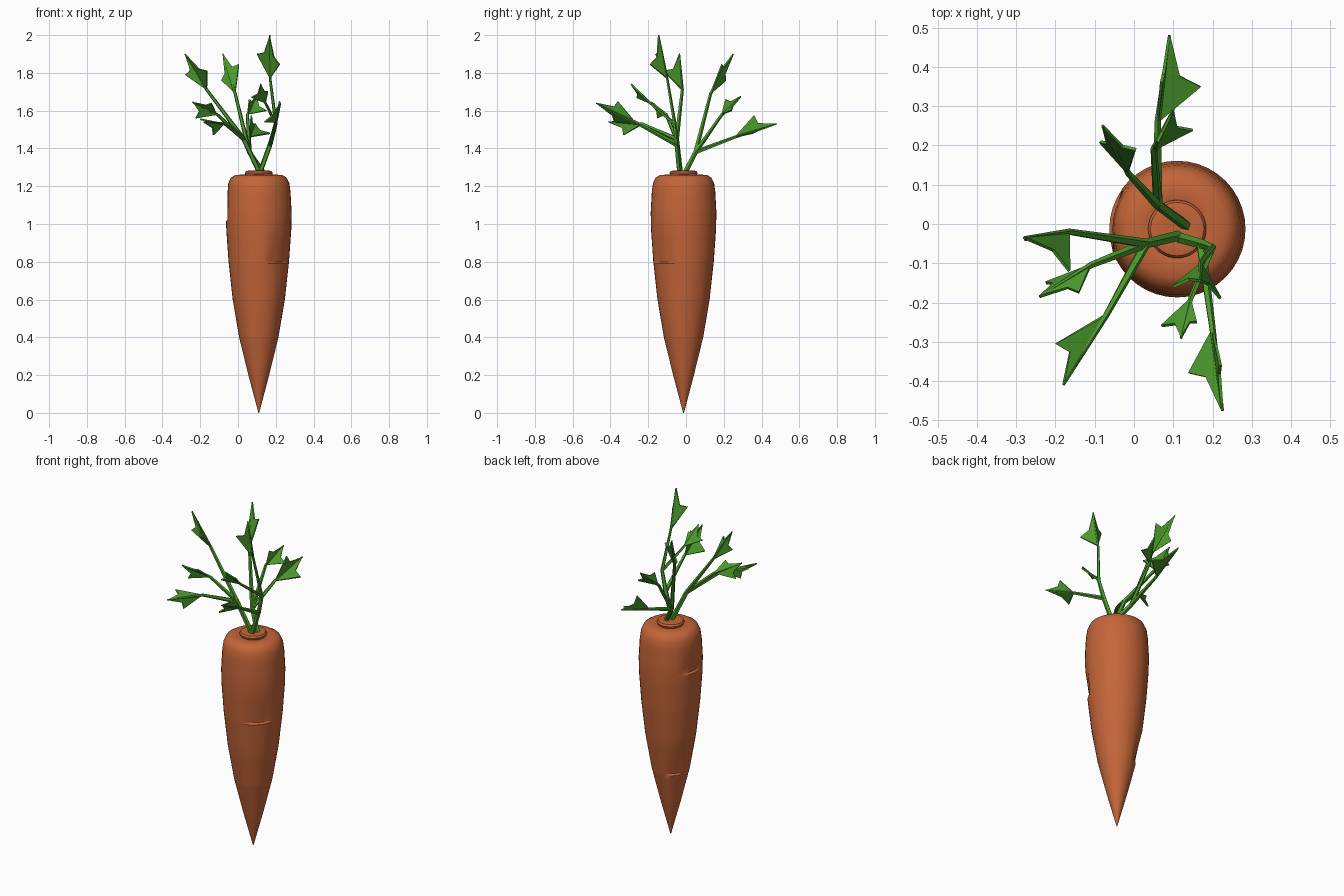
import bpy, bmesh, math
from mathutils import Vector

if "Cube" in bpy.data.objects:
    bpy.data.objects.remove(bpy.data.objects["Cube"])

def material(name, col):
    m = bpy.data.materials.new(name)
    m.diffuse_color = (*col, 1)
    m.use_nodes = True
    m.node_tree.nodes["Principled BSDF"].inputs["Base Color"].default_value = m.diffuse_color
    return m

ORANGE = material("carrot_orange", (0.55, 0.13, 0.04))
GREEN = material("leaf_green", (0.07, 0.32, 0.025))

def finish(name, bm, mat, smooth):
    bmesh.ops.recalc_face_normals(bm, faces=bm.faces)
    me = bpy.data.meshes.new(name)
    bm.to_mesh(me)
    bm.free()
    me.materials.append(mat)
    ob = bpy.data.objects.new(name, me)
    bpy.context.collection.objects.link(ob)
    bpy.context.view_layer.objects.active = ob
    ob.select_set(True)
    if smooth:
        bpy.ops.object.shade_smooth_by_angle(angle=math.radians(40))
    ob.select_set(False)
    return ob

def skin(bm, rings, close_ends=True):
    """Bridge successive vertex rings with quads."""
    for a, b in zip(rings, rings[1:]):
        n = len(a)
        for i in range(n):
            bm.faces.new((a[i], a[(i + 1) % n], b[(i + 1) % n], b[i]))
    if close_ends:
        bm.faces.new(rings[0])
        bm.faces.new(rings[-1])

# Carrot root: turned profile with shallow ledged dents
CX, CY = 0.11, -0.013
PROFILE = [(0.002, 0.0), (0.055, 0.2), (0.104, 0.4), (0.138, 0.6), (0.160, 0.8),
           (0.172, 0.97), (0.174, 1.06), (0.168, 1.17), (0.162, 1.215),
           (0.148, 1.245), (0.125, 1.259), (0.085, 1.262), (0.070, 1.258),
           (0.074, 1.270), (0.068, 1.280), (0.050, 1.284), (0.02, 1.278)]
DENTS = [(-45, 0.80), (172, 1.02), (138, 0.40)]   # azimuth, ledge height

def dent(az, z):
    d = 0
    for a, ledge in DENTS:
        off = abs((az - a + 180) % 360 - 180)
        if off < 26 and ledge <= z < ledge + 0.2:
            d += 0.012 * (1 - (z - ledge) / 0.2) * min(1, (26 - off) / 8)
    return d

rows = []
for (r0, z0), (r1, z1) in zip(PROFILE, PROFILE[1:]):
    n = max(1, round(abs(z1 - z0) / 0.04))
    rows += [(r0 + (r1 - r0) * k / n, z0 + (z1 - z0) * k / n) for k in range(n)]
rows.append(PROFILE[-1])
for _, ledge in DENTS:
    for z in (ledge - 0.008, ledge + 0.004):
        for (r0, z0), (r1, z1) in zip(PROFILE, PROFILE[1:]):
            if z0 <= z < z1 and z < 1.2:
                rows.append((r0 + (r1 - r0) * (z - z0) / (z1 - z0), z))
rows = sorted([p for p in rows if p[1] < 1.2], key=lambda p: p[1]) + [p for p in rows if p[1] >= 1.2]
bm = bmesh.new()
rings = []
for r, z in rows:
    ring = []
    for i in range(40):
        az = i * 9
        q = r - dent(az, z)
        ring.append(bm.verts.new((CX + q * math.cos(math.radians(az)),
                                  CY + q * math.sin(math.radians(az)), z)))
    rings.append(ring)
skin(bm, rings)
finish("carrot_root", bm, ORANGE, True)

# Stems: tapered five-sided tubes
def stem(name, pts, r0, r1, sides=5):
    pts = [Vector(p) for p in pts]
    bm = bmesh.new()
    rings = []
    for k, p in enumerate(pts):
        d = (pts[min(k + 1, len(pts) - 1)] - pts[max(k - 1, 0)]).normalized()
        u = d.cross(Vector((0.3, 0.9, 0.1))).normalized()
        v = d.cross(u)
        r = r0 + (r1 - r0) * k / (len(pts) - 1)
        rings.append([bm.verts.new(p + r * (math.cos(t) * u + math.sin(t) * v))
                      for t in (2 * math.pi * i / sides for i in range(sides))])
    skin(bm, rings)
    finish(name, bm, GREEN, True)

# Leaves: three-lobed blades, folded along the midrib
def leaf(name, base, tip, lobe_a, lobe_b):
    base, tip = Vector(base), Vector(tip)
    mid = base.lerp(tip, 0.55)
    bm = bmesh.new()
    b, m, t = (bm.verts.new(p) for p in (base, mid, tip))
    for lobe in (lobe_a, lobe_b):
        lobe = Vector(lobe)
        notch = bm.verts.new(base.lerp(tip, 0.62).lerp(lobe, 0.42))
        lv = bm.verts.new(lobe)
        bm.faces.new((b, lv, m))
        bm.faces.new((m, lv, notch))
        bm.faces.new((m, notch, t))
    ob = finish(name, bm, GREEN, False)
    s = ob.modifiers.new("thickness", "SOLIDIFY")
    s.thickness, s.offset = 0.008, 0

# Each frond: root point, fork point, then leaves (base, tip, lobe, lobe)
FRONDS = {
    "back": ((0.135, -0.005, 1.27), (0.06, 0.05, 1.38), [
        ((0.06, 0.26, 1.46), (0.09, 0.48, 1.53), (0.17, 0.35, 1.48), (0.07, 0.36, 1.575)),
        ((0.05, 0.19, 1.58), (0.10, 0.29, 1.675), (0.15, 0.24, 1.60), (0.06, 0.21, 1.66)),
        ((-0.015, 0.13, 1.69), (-0.08, 0.25, 1.90), (0.005, 0.19, 1.845), (-0.087, 0.21, 1.76))]),
    "left": ((0.115, -0.03, 1.27), (0.03, -0.05, 1.45), [
        ((-0.165, -0.02, 1.71), (-0.28, -0.035, 1.90), (-0.28, -0.04, 1.79), (-0.165, -0.12, 1.81)),
        ((-0.11, -0.105, 1.58), (-0.24, -0.185, 1.645), (-0.225, -0.15, 1.56), (-0.14, -0.175, 1.64)),
        ((-0.07, -0.23, 1.53), (-0.18, -0.41, 1.54), (-0.20, -0.305, 1.555), (-0.13, -0.33, 1.47))]),
    "front": ((0.115, -0.035, 1.27), (0.17, -0.05, 1.42), [
        ((0.20, -0.27, 1.54), (0.225, -0.475, 1.64), (0.14, -0.38, 1.54), (0.22, -0.36, 1.65)),
        ((0.145, -0.19, 1.64), (0.12, -0.29, 1.74), (0.07, -0.26, 1.67), (0.16, -0.25, 1.70)),
        ((0.17, -0.10, 1.77), (0.167, -0.145, 2.0), (0.10, -0.16, 1.90), (0.22, -0.19, 1.845))]),
}
for side, (root, fork, leaves) in FRONDS.items():
    stem(side + "_stem", [root, fork], 0.014, 0.013)
    for i, (base, tip, la, lb) in enumerate(leaves):
        path = [fork, base, tip]
        if side == "front" and i > 0:
            path.insert(1, (0.20, -0.06, 1.53))
        stem(f"{side}_branch_{i + 1}", path, 0.013, 0.004)
        leaf(f"{side}_leaf_{i + 1}", base, tip, la, lb)
